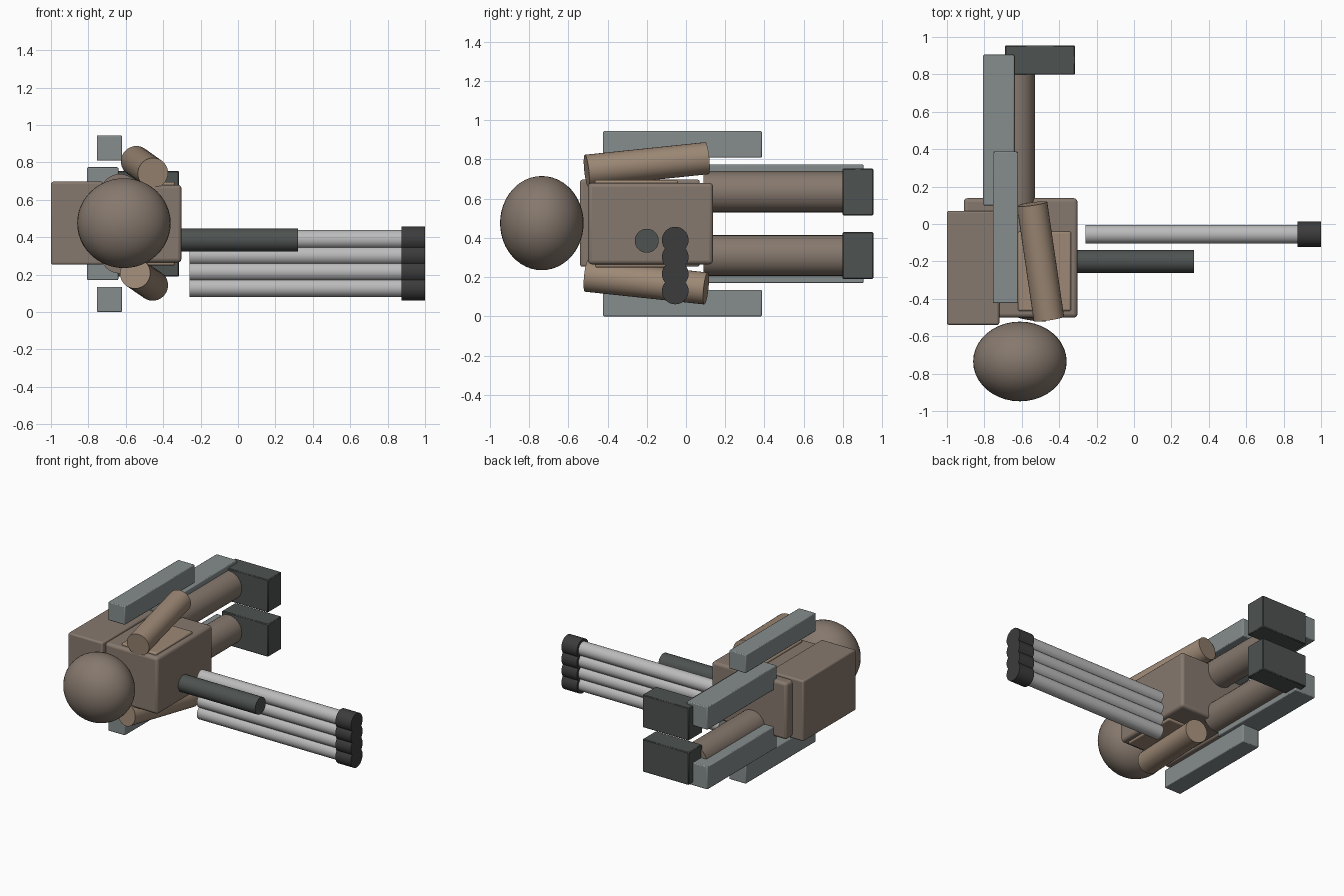
import bpy
from mathutils import Vector

if "Cube" in bpy.data.objects:
    bpy.data.objects.remove(bpy.data.objects["Cube"])

MID = 0.472  # mirror plane height of the lying figure


def material(name, rgb):
    m = bpy.data.materials.new(name)
    m.diffuse_color = (*rgb, 1)
    m.use_nodes = True
    m.node_tree.nodes["Principled BSDF"].inputs["Base Color"].default_value = m.diffuse_color
    return m


BODY = material("body_brown", (0.24, 0.19, 0.155))
ARM = material("arm_tan", (0.34, 0.25, 0.18))
GREY = material("booster_grey", (0.24, 0.27, 0.27))
DARK = material("gun_dark", (0.075, 0.085, 0.08))
STEEL = material("barrel_steel", (0.5, 0.5, 0.5))
BLACK = material("muzzle_black", (0.045, 0.045, 0.045))


def finish(ob, name, mat):
    ob.name = name
    ob.data.materials.append(mat)
    bpy.ops.object.shade_smooth_by_angle()
    return ob


def box(name, x, y, z, mat, bevel=0.0, segments=3):
    lo, hi = Vector((x[0], y[0], z[0])), Vector((x[1], y[1], z[1]))
    bpy.ops.mesh.primitive_cube_add(size=1, location=(lo + hi) / 2)
    ob = bpy.context.object
    ob.scale = hi - lo
    bpy.ops.object.transform_apply(location=False, rotation=False, scale=True)
    if bevel:
        m = ob.modifiers.new("bevel", 'BEVEL')
        m.width, m.segments = bevel, segments
    return finish(ob, name, mat)


def rod(name, a, b, r, mat):
    a, b = Vector(a), Vector(b)
    bpy.ops.mesh.primitive_cylinder_add(vertices=32, radius=r, depth=(b - a).length,
                                        location=(a + b) / 2)
    ob = bpy.context.object
    ob.rotation_euler = (b - a).to_track_quat('Z', 'Y').to_euler()
    return finish(ob, name, mat)


# head
bpy.ops.mesh.primitive_uv_sphere_add(segments=40, ring_count=24, radius=1,
                                     location=(-0.61, -0.735, 0.475))
bpy.context.object.scale = (0.25, 0.213, 0.24)
finish(bpy.context.object, "head", BODY)

# torso and backpack
box("torso", (-0.91, -0.302), (-0.5, 0.138), (0.265, 0.68), BODY, 0.02)
box("backpack", (-1.0, -0.72), (-0.54, 0.07), (0.253, 0.697), BODY, 0.012)

# paired parts on both sides of the mid plane
for side, s in (("left", 1), ("right", -1)):
    def span(a, b):
        return sorted((MID + s * a, MID + s * b))
    box(f"side_panel_{side}", (-0.62, -0.337), (-0.465, -0.04), span(0.15, 0.223), ARM, 0.01)
    z = MID + s * 0.162
    rod(f"leg_{side}", (-0.632, 0.09, z), (-0.632, 0.81, z), 0.104, BODY)
    box(f"foot_{side}", (-0.69, -0.315), (0.798, 0.955), span(0.043, 0.282), DARK, 0.005, 1)
    box(f"leg_booster_{side}", (-0.807, -0.64), (0.1, 0.905), span(0.135, 0.302), GREY, 0.006, 2)
    box(f"outer_booster_{side}", (-0.755, -0.62), (-0.423, 0.387), span(0.337, 0.472), GREY, 0.006, 2)

# arms, swung in opposite directions
rod("arm_left", (-0.455, -0.507, 0.742), (-0.545, 0.107, 0.806), 0.082, ARM)
rod("arm_right", (-0.55, -0.507, 0.207), (-0.455, 0.102, 0.142), 0.082, ARM)

# chest cannon
rod("chest_cannon", (-0.34, -0.2, 0.385), (0.322, -0.2, 0.385), 0.061, DARK)

# stacked four-barrel gun with muzzles
for i in range(4):
    z = 0.129 + 0.0865 * i
    rod(f"gun_barrel_{i + 1}", (-0.26, -0.055, z), (0.9, -0.055, z), 0.05, STEEL)
    rod(f"gun_muzzle_{i + 1}", (0.875, -0.055, z), (1.0, -0.055, z), 0.068, BLACK)
